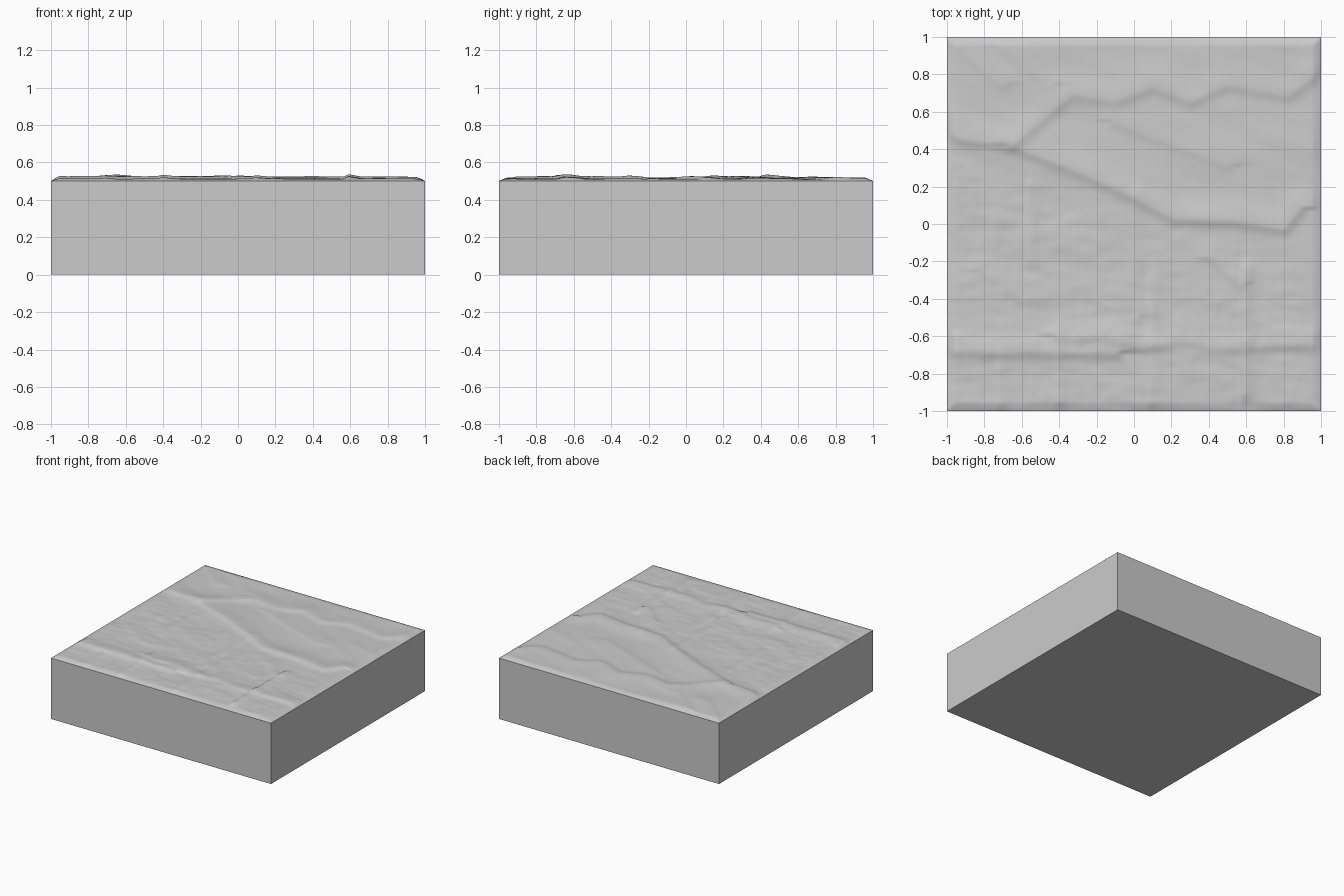
import bpy, bmesh, math
from mathutils import Vector, noise

if "Cube" in bpy.data.objects:
    bpy.data.objects.remove(bpy.data.objects["Cube"])

N = 180

# Ridge paths: (points, crest height, crest half width)
RIDGES = [
    ([(-1, .5), (-.92, .46), (-.62, .41), (-.33, .3), (-.02, .16), (.22, .03), (.55, .02), (.8, -.02), (.88, .08)], .013, .05),
    ([(-.65, .43), (-.45, .6), (-.33, .7), (-.1, .66), (.1, .74), (.3, .66), (.5, .75), (.82, .69), (1, .82)], .009, .05),
    ([(-1, -.68), (-.5, -.68), (-.1, -.68)], .013, .05),
    ([(-.4, -.6), (-.1, -.6), (.05, -.66), (.25, -.62), (.45, -.66), (.7, -.65), (1, -.64)], .009, .045),
    ([(-.1, .55), (.1, .47), (.3, .4), (.5, .32)], .006, .05),
    ([(-.8, -.25), (-.6, -.4), (-.3, -.35), (0, -.5)], .005, .05),
    ([(.42, -.18), (.57, -.32)], .006, .04),
    ([(-.95, .95), (-.7, .75)], .005, .05),
    ([(-.7, .95), (-.45, .75)], .005, .05),
]
# Straight steps running front to back: (x, y start, y end, height)
STEPS = [(-.56, -.18, .2, .005), (-.41, -.95, -.55, .006), (.59, -.9, -.25, .012),
         (0, -.25, .15, .004), (.09, -.95, -.3, .005), (-.75, -.1, .1, .005), (-.72, -.95, -.72, .005)]


def seg_dist(x, y, a, b):
    dx, dy = b[0] - a[0], b[1] - a[1]
    t = max(0, min(1, ((x - a[0]) * dx + (y - a[1]) * dy) / (dx * dx + dy * dy)))
    ex, ey = x - a[0] - t * dx, y - a[1] - t * dy
    return math.hypot(ex, ey), ey


def height(x, y):
    # Gentle rolling ground, finer in the front left
    h = .013 + .005 * noise.noise(Vector((x * 2.2, y * 3.5, 1)))
    h += .003 * noise.noise(Vector((x * 4 + y * 2, y * 9 + x * 2, 5)))
    rough = max(0, min(1, (.35 - y - .35 * x) * 2))
    h += .0025 * rough * noise.noise(Vector((x * 9, y * 18, 9)))
    h += .0012 * rough * noise.noise(Vector((x * 25, y * 8, 13)))
    # Ridges, steep in front and long behind
    for pts, amp, w in RIDGES:
        d, side = min(seg_dist(x, y, a, b) for a, b in zip(pts, pts[1:]))
        width = w * (1.8 if side > 0 else .75)
        h += amp * math.exp(-(d / width) ** 2)
    for sx, y0, y1, amp in STEPS:
        dy = max(0, y0 - y, y - y1)
        dx = x - sx
        h += amp * math.exp(-(dx / (.015 if dx < 0 else .05)) ** 2 - (dy / .05) ** 2)
    # Rim falls to the block edge
    edge = 1 - max(abs(x), abs(y))
    return max(0, min(h, .038)) * min(1, edge / .045) ** .8


# Relief surface
bm = bmesh.new()
bmesh.ops.create_grid(bm, x_segments=N, y_segments=N, size=1)
for v in bm.verts:
    e = 1 - max(abs(v.co.x), abs(v.co.y))
    v.co.z = .5 + (height(v.co.x, v.co.y) if e > 1e-5 else 0)
for f in bm.faces:
    f.smooth = True

# Block walls and base
rim = [e for e in bm.edges if e.is_boundary]
ext = bmesh.ops.extrude_edge_only(bm, edges=rim)["geom"]
for v in ext:
    if isinstance(v, bmesh.types.BMVert):
        v.co.z = 0
bmesh.ops.contextual_create(bm, geom=[e for e in bm.edges if e.is_boundary])
bmesh.ops.recalc_face_normals(bm, faces=bm.faces)

mesh = bpy.data.meshes.new("terrain_block")
bm.to_mesh(mesh)
bm.free()
block = bpy.data.objects.new("terrain_block", mesh)
bpy.context.collection.objects.link(block)
bpy.context.view_layer.objects.active = block
block.select_set(True)
bpy.ops.object.shade_smooth_by_angle(angle=math.radians(35))
